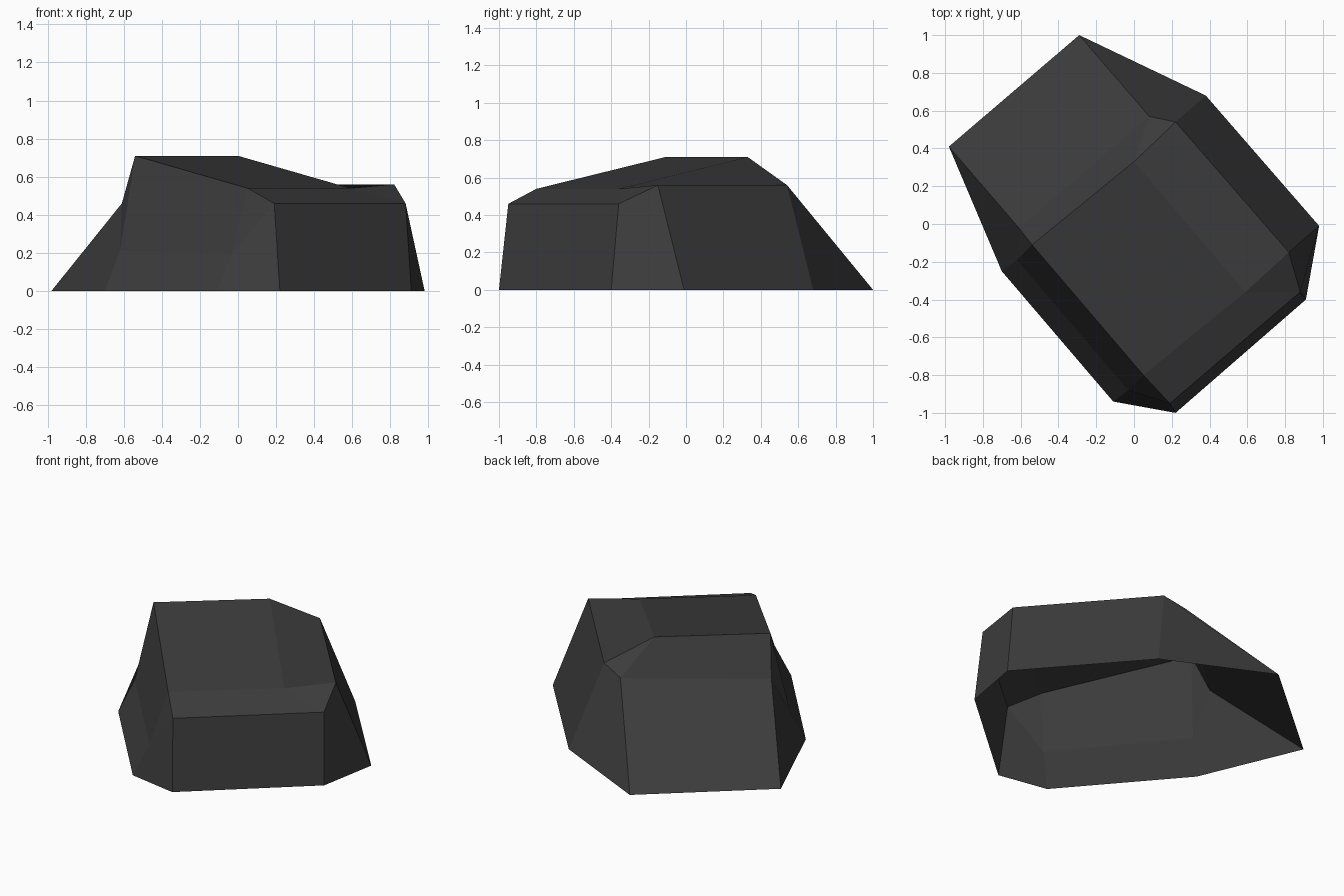
import bpy
import bmesh

if "Cube" in bpy.data.objects:
    bpy.data.objects.remove(bpy.data.objects["Cube"])

# Faceted boulder: an eight-sided footprint, an eight-sided shoulder and a
# four-sided crown, lofted ring to ring and left open underneath.
FOOT = [(-0.98, 0.41, 0), (-0.29, 1.0, 0), (0.38, 0.68, 0), (0.98, -0.01, 0),
        (0.91, -0.40, 0), (0.22, -1.0, 0), (-0.11, -0.94, 0), (-0.70, -0.25, 0)]
SHOULDER = [(-0.61, -0.02, 0.46), (0.08, 0.57, 0.51), (0.22, 0.54, 0.56), (0.82, -0.15, 0.56),
            (0.88, -0.36, 0.46), (0.19, -0.95, 0.46), (-0.03, -0.88, 0.20), (-0.62, -0.19, 0.21)]
CROWN = [(-0.54, -0.11, 0.71), (0.0, 0.33, 0.71), (0.59, -0.36, 0.54), (0.05, -0.80, 0.54)]

bm = bmesh.new()
foot, shoulder, crown = ([bm.verts.new(p) for p in ring] for ring in (FOOT, SHOULDER, CROWN))

# Side walls
for i in range(8):
    j = (i + 1) % 8
    bm.faces.new((foot[i], foot[j], shoulder[j], shoulder[i]))

# Upper slopes: each crown corner meets two shoulder points
for k in range(4):
    n = (k + 1) % 4
    a, b, c = shoulder[2 * k - 1], shoulder[2 * k], shoulder[2 * k + 1]
    bm.faces.new((a, b, crown[k]))
    bm.faces.new((b, c, crown[n], crown[k]))

# Crown
bm.faces.new(crown)
bmesh.ops.recalc_face_normals(bm, faces=bm.faces)
top = max(bm.faces, key=lambda f: f.calc_center_median().z)
if top.normal.z < 0:
    bmesh.ops.reverse_faces(bm, faces=bm.faces)

mesh = bpy.data.meshes.new("boulder")
bm.to_mesh(mesh)
bm.free()

# Dark stone colour
stone = bpy.data.materials.new("dark_stone")
stone.diffuse_color = (0.045, 0.045, 0.045, 1)
stone.use_nodes = True
stone.node_tree.nodes["Principled BSDF"].inputs["Base Color"].default_value = stone.diffuse_color
mesh.materials.append(stone)

boulder = bpy.data.objects.new("boulder", mesh)
bpy.context.collection.objects.link(boulder)
